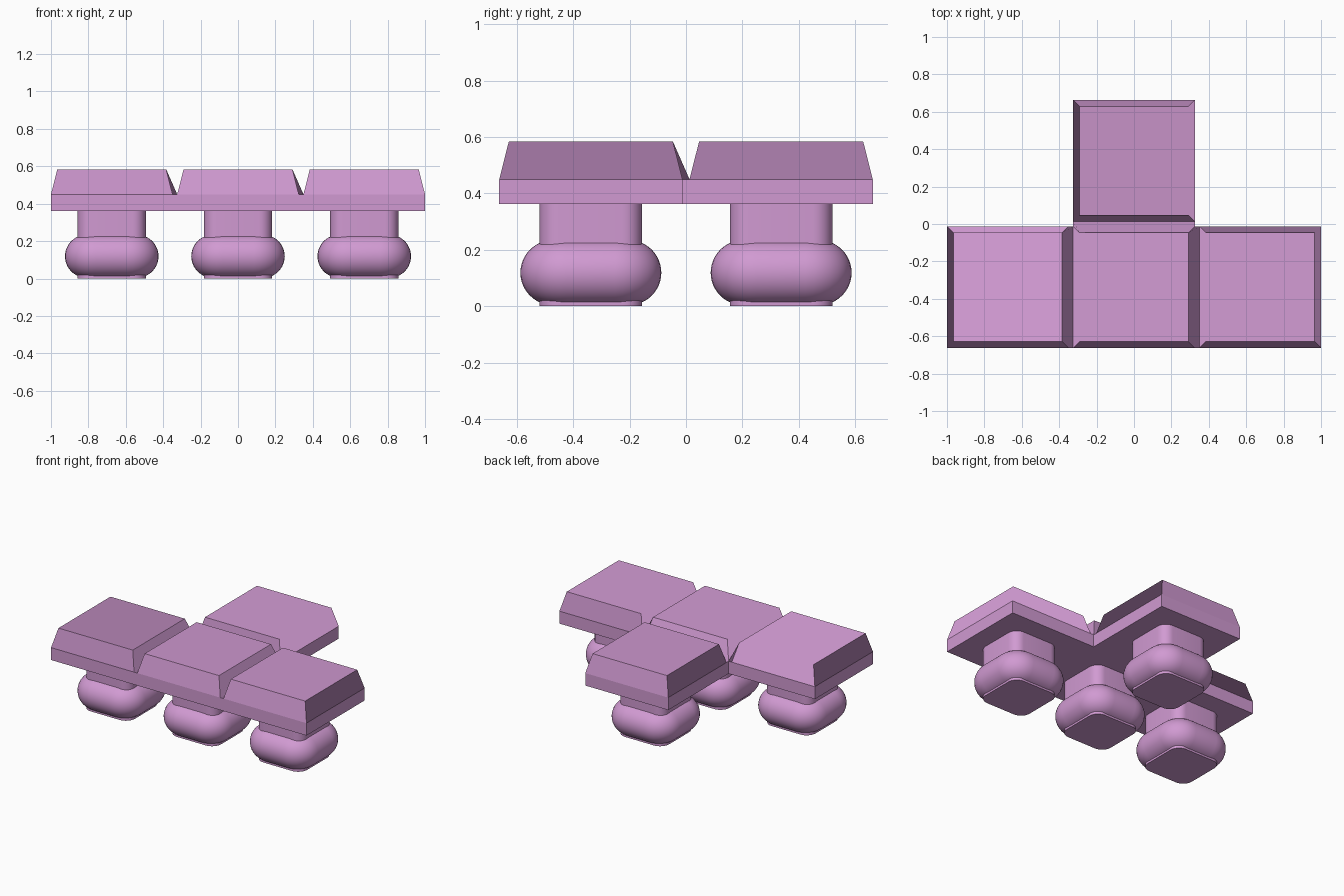
import bpy, bmesh, math

if "Cube" in bpy.data.objects:
    bpy.data.objects.remove(bpy.data.objects["Cube"])

mat = bpy.data.materials.new("orchid pink")
mat.diffuse_color = (0.637, 0.323, 0.645, 1)
mat.use_nodes = True
mat.node_tree.nodes["Principled BSDF"].inputs["Base Color"].default_value = mat.diffuse_color

PITCH = 0.675      # spacing between tile centres
HALF = 0.325       # half width of a tile
Y0 = PITCH / 2
CENTRES = [(-PITCH, -Y0), (0, -Y0), (PITCH, -Y0), (0, Y0)]


def finish(bm, name):
    bmesh.ops.recalc_face_normals(bm, faces=bm.faces)
    me = bpy.data.meshes.new(name)
    bm.to_mesh(me)
    bm.free()
    me.materials.append(mat)
    ob = bpy.data.objects.new(name, me)
    bpy.context.collection.objects.link(ob)
    return ob


def rounded_square(half, radius, steps=8):
    c = half - radius
    pts = []
    for q, (sx, sy) in enumerate([(1, 1), (-1, 1), (-1, -1), (1, -1)]):
        for i in range(steps + 1):
            a = (q + i / steps) * math.pi / 2
            pts.append((sx * c + radius * math.cos(a), sy * c + radius * math.sin(a)))
    return pts


def loft(name, rings, centre):
    """Skin a stack of rounded squares given as (half, radius, z), capped at both ends."""
    bm = bmesh.new()
    loops = [[bm.verts.new((x + centre[0], y + centre[1], z))
              for x, y in rounded_square(h, r)] for h, r, z in rings]
    n = len(loops[0])
    for a, b in zip(loops, loops[1:]):
        for i in range(n):
            j = (i + 1) % n
            bm.faces.new((a[i], a[j], b[j], b[i]))
    bm.faces.new(loops[0][::-1])
    bm.faces.new(loops[-1])
    ob = finish(bm, name)
    bpy.ops.object.select_all(action='DESELECT')
    ob.select_set(True)
    bpy.context.view_layer.objects.active = ob
    bpy.ops.object.shade_smooth_by_angle(angle=math.radians(35))


# T-shaped top: four tiles joined by narrow bridges
xs = [-PITCH - HALF, -PITCH + HALF, -HALF, HALF, PITCH - HALF, PITCH + HALF]
ys = [-Y0 - HALF, -Y0 + HALF, Y0 - HALF, Y0 + HALF]
cells = [(i, 0) for i in range(5)] + [(2, 1), (2, 2)]
bm = bmesh.new()
for i, j in cells:
    corners = [(xs[i], ys[j]), (xs[i + 1], ys[j]), (xs[i + 1], ys[j + 1]), (xs[i], ys[j + 1])]
    bm.faces.new([bm.verts.new((x, y, 0.362)) for x, y in corners])
bmesh.ops.remove_doubles(bm, verts=bm.verts, dist=0.0001)
ext = bmesh.ops.extrude_face_region(bm, geom=bm.faces[:], use_keep_orig=True)
for v in [g for g in ext["geom"] if isinstance(g, bmesh.types.BMVert)]:
    v.co.z = 0.45
bmesh.ops.recalc_face_normals(bm, faces=bm.faces)

# Raised bevelled caps on the wide cells only
caps = [f for f in bm.faces if f.normal.z > 0.9 and f.calc_area() > 0.3]
bmesh.ops.inset_individual(bm, faces=caps, thickness=0.048, depth=0)
for f in caps:
    for v in f.verts:
        v.co.z = 0.584
bmesh.ops.dissolve_limit(bm, angle_limit=0.01, verts=bm.verts, edges=bm.edges)
finish(bm, "tile_top")

# Stem and rounded foot under each tile
R = 0.115
foot = []
for k in range(25):
    t = -math.pi / 2 + math.pi * k / 24
    foot.append((0.135 + R * math.cos(t), 0.05 + R * math.cos(t), 0.119 + R * math.sin(t)))
for n, c in enumerate(CENTRES, 1):
    loft(f"stem_{n}", [(0.182, 0.07, 0), (0.182, 0.07, 0.362)], c)
    loft(f"foot_{n}", foot, c)
